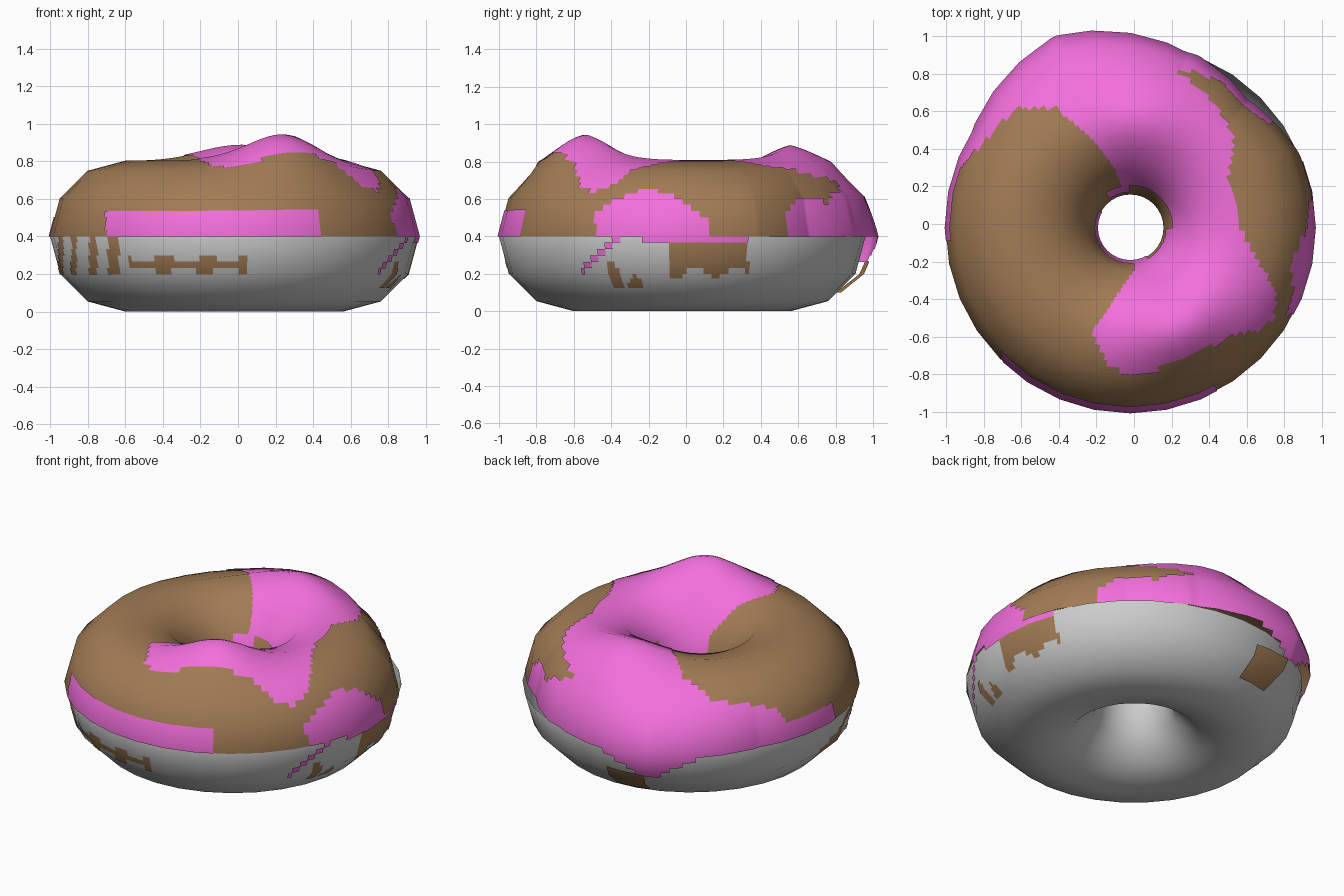
import bpy
from math import sin, cos, pi, exp, floor, degrees, atan2
from mathutils import Vector

if "Cube" in bpy.data.objects:
    bpy.data.objects.remove(bpy.data.objects["Cube"])

CX, CY, R, r = -0.02, -0.02, 0.58, 0.4
NT, NP = 32, 12          # visible facets of the ring
ST, SP = 8, 6            # fine steps inside each facet


def ring(t, p):
    """Point on the smooth ring: t around, p around the tube (0 = outer side)."""
    a, b = 2 * pi * t / NT, 2 * pi * p / NP
    d = R + r * cos(b)
    return Vector((CX + d * cos(a), CY + d * sin(a), r + r * sin(b)))


def facet(t, p):
    """Point on the faceted ring."""
    i, j = floor(t), floor(p)
    u, v = t - i, p - j
    lo = ring(i, j).lerp(ring(i + 1, j), u)
    hi = ring(i, j + 1).lerp(ring(i + 1, j + 1), u)
    return lo.lerp(hi, v)


def tent(x, centre, half):
    return max(0.0, 1 - abs(x - centre) / half)


def swell(t, p):
    """Uneven thickness of the icing: two humps, a bulge and a pulled-in side."""
    q = ring(t, p)
    a, b = 2 * pi * t / NT, 2 * pi * p / NP
    up = max(0.0, sin(b))
    d1 = ((q.x - 0.24) ** 2 + (q.y + 0.55) ** 2) / 0.073
    d2 = ((q.x - 0.02) ** 2 + (q.y - 0.57) ** 2) / 0.09
    z = up * (0.135 * exp(-d1) + 0.08 * exp(-d2))
    deg = degrees(a) % 360
    out = 0.11 * tent(deg, 111, 38) - 0.06 * tent(deg, 47, 22)
    out *= max(0.0, cos(b)) ** 2
    return Vector((out * cos(a), out * sin(a), z))


def build(name, keep, lift=0.0, iced=True, colour=None):
    """Make one part from the fine ring cells that pass the keep test."""
    def smooth(t, p):
        return ring(t, p) + (swell(t, p) if iced else Vector())
    verts, normals, faces, index = [], [], [], {}

    def vert(i, j):
        key = (i % (NT * ST), j)
        if key not in index:
            t, p = key[0] / ST, j / SP
            du = smooth(t + 0.02, p) - smooth(t - 0.02, p)
            dv = smooth(t, p + 0.02) - smooth(t, p - 0.02)
            n = du.cross(dv).normalized()
            index[key] = len(verts)
            verts.append(facet(t, p) + (swell(t, p) if iced else Vector()) + n * lift)
            normals.append(n)
        return index[key]

    for i in range(NT * ST):
        for j in range(-NP * SP // 2, NP * SP // 2):
            t, p = (i + 0.5) / ST, (j + 0.5) / SP
            if keep(facet(t, p), p):
                faces.append((vert(i, j), vert(i + 1, j), vert(i + 1, j + 1), vert(i, j + 1)))
    me = bpy.data.meshes.new(name)
    me.from_pydata(verts, [], faces)
    me.update()
    me.polygons.foreach_set("use_smooth", [True] * len(me.polygons))
    me.normals_split_custom_set_from_vertices(normals)
    ob = bpy.data.objects.new(name, me)
    bpy.context.collection.objects.link(ob)
    if colour:
        m = bpy.data.materials.new(name)
        m.diffuse_color = colour
        m.use_nodes = True
        m.node_tree.nodes["Principled BSDF"].inputs["Base Color"].default_value = m.diffuse_color
        me.materials.append(m)


# Outline of the pink icing seen from above
PINK = [(0, 0), (-.1, .3), (-.25, .48), (-.4, .6), (-.6, .6), (-.75, .48), (-.93, .28),
        (-1.3, .3), (-1.3, 1.3), (1.1, 1.3), (.74, .54), (.6, .66), (.48, .77), (.2, .83),
        (.38, .7), (.47, .6), (.53, .48), (.5, .2), (.55, .05), (.6, -.1), (.68, -.23),
        (.75, -.35), (.74, -.5), (.65, -.56), (.5, -.6), (.3, -.7), (.1, -.78), (-.05, -.8),
        (-.15, -.73), (-.22, -.57), (-.1, -.4), (0, -.25)]


def inside(x, y, poly):
    hit = False
    for (x1, y1), (x2, y2) in zip(poly, poly[1:] + poly[:1]):
        if (y1 > y) != (y2 > y) and x < x1 + (y - y1) * (x2 - x1) / (y2 - y1):
            hit = not hit
    return hit


def pink(q, p):
    x, y, z = q
    deg = degrees(atan2(y - CY, x - CX)) % 360
    if p < 0:                                   # drips below the middle
        if p < -3:
            return False
        flap = z > 0.4 - 0.15 * tent(deg, 111, 17)
        strip = x > 0.6 and -.36 < y < .33 and z > 0.39 - 0.05 * (y + .36) and z < 0.43 - 0.1 * max(0, y)
        tail = x > 0 and -.55 < y < -.34 and abs(z - (0.22 + (y + .55) * 0.95)) < 0.02
        spot = x > 0 and .19 < z < .265 and abs(y - .67) < (z - .18) * 0.6
        return flap or strip or tail or spot
    if p > 5:                                   # inside the hole
        return 150 < deg < 300 if p > 5.6 else (95 < deg < 125 or inside(x, y, PINK)) and deg > 92
    if p < 2:                                   # side bands
        if y < -.5 and -.7 < x < .43 and z < .55:
            return True
        if x < -.8 and -.1 < y < .3 and z < .5:
            return True
        if x > .7 and -.48 < y < .12 and z < .64 - 1.6 * (y + .2) ** 2:
            return True
    return inside(x, y, PINK)


def brown(q, p):
    x, y, z = q
    if p >= 0:
        return True
    if p < -3:
        return False
    deg = degrees(atan2(y - CY, x - CX)) % 360
    if x > .5:                                  # right drips
        if -.08 < y < .33 and .21 + .03 * sin(y * 30) < z < .39:
            return True
        return .13 < z < .27 and (abs(y + .38 + (z - .2) * .3) < .025 or abs(y + .27) < .05 * (.22 - z) / .09)
    if y < 0:                                   # front drips
        if -.58 < x < .05 and abs(z - .25) < .03 + .012 * sin(x * 28):
            return True
        return any(abs(x - c) < w and lo < z < .39 for c, w, lo in
                   ((-.66, .03, .2), (-.77, .022, .21), (-.87, .015, .2), (-.94, .012, .2)))
    return 95 < deg < 110 and .1 < z < .27      # back drip


# Dough base, chocolate layer, pink icing
build("dough_base", lambda q, p: p < 0, iced=False)
build("chocolate_glaze", brown, 0.003, True, (0.36, 0.2, 0.09, 1))
build("pink_icing", pink, 0.008, True, (0.9, 0.16, 0.72, 1))
